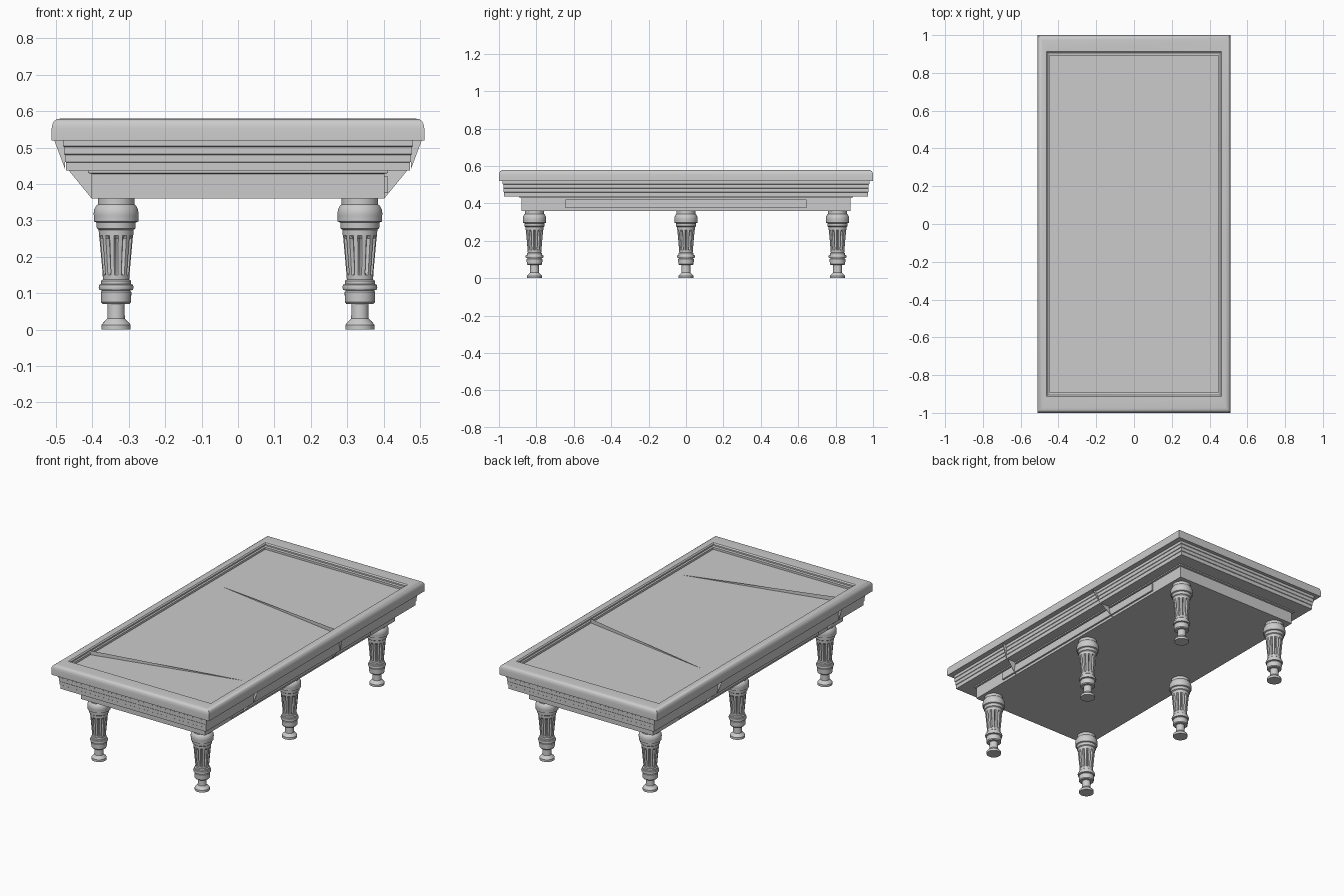
import bpy, bmesh, math
from mathutils import Vector


def finish(bm, name, smooth=None):
    bmesh.ops.recalc_face_normals(bm, faces=bm.faces)
    me = bpy.data.meshes.new(name)
    bm.to_mesh(me)
    bm.free()
    ob = bpy.data.objects.new(name, me)
    bpy.context.collection.objects.link(ob)
    if smooth:
        bpy.ops.object.select_all(action='DESELECT')
        ob.select_set(True)
        bpy.context.view_layer.objects.active = ob
        bpy.ops.object.shade_smooth_by_angle(angle=math.radians(smooth))
    return ob


def bridge(bm, loops):
    for a, b in zip(loops, loops[1:]):
        n = len(a)
        for i in range(n):
            j = (i + 1) % n
            bm.faces.new((a[i], a[j], b[j], b[i]))
    bm.faces.new(loops[0])
    bm.faces.new(loops[-1])


def stack(name, levels, smooth=None):
    """Rectangular rings (half x, half y, z) joined from bottom to top."""
    bm = bmesh.new()
    loops = [[bm.verts.new((sx * hx, sy * hy, z)) for sx, sy in
              ((-1, -1), (1, -1), (1, 1), (-1, 1))] for hx, hy, z in levels]
    bridge(bm, loops)
    return finish(bm, name, smooth)


# Rounded top rail with the recessed playing bed
stack("rail_and_bed", [
    (0.512, 1.0, 0.52), (0.512, 1.0, 0.553), (0.51, 0.998, 0.564),
    (0.506, 0.994, 0.572), (0.498, 0.986, 0.578), (0.486, 0.974, 0.58),
    (0.462, 0.912, 0.578), (0.456, 0.905, 0.572), (0.456, 0.905, 0.564),
    (0.447, 0.891, 0.562), (0.447, 0.891, 0.55)], 30)

# Stepped moulding under the rail
stack("stepped_moulding", [
    (0.472, 0.972, 0.437), (0.472, 0.972, 0.459), (0.475, 0.975, 0.461),
    (0.475, 0.975, 0.480), (0.478, 0.977, 0.482), (0.478, 0.977, 0.502),
    (0.481, 0.980, 0.504), (0.481, 0.980, 0.521)])

# Lower frame with a narrow neck, plus long side panels
stack("lower_frame", [(0.402, 0.88, 0.36), (0.402, 0.88, 0.428),
                      (0.412, 0.89, 0.430), (0.412, 0.89, 0.438)])
stack("side_panels", [(0.412, 0.645, 0.375), (0.412, 0.645, 0.42)])

# Turned, fluted legs
PROFILE = [
    (0.040, 0), (0.040, 0.013), (0.036, 0.018), (0.024, 0.030), (0.023, 0.070),
    (0.037, 0.070), (0.041, 0.075), (0.042, 0.103), (0.038, 0.107),
    (0.046, 0.109), (0.048, 0.116), (0.046, 0.123), (0.041, 0.125),
    (0.041, 0.134), (0.036, 0.138), (0.037, 0.150), (0.0375, 0.156),
    (0.046, 0.250), (0.047, 0.258), (0.048, 0.274), (0.053, 0.278),
    (0.054, 0.294), (0.061, 0.297), (0.061, 0.312), (0.062, 0.318),
    (0.060, 0.330), (0.055, 0.340), (0.050, 0.344), (0.050, 0.361)]
SIDES = 48


def leg(name, x, y):
    bm = bmesh.new()
    loops = []
    for r, z in PROFILE:
        ring = []
        for i in range(SIDES):
            a = 2 * math.pi * i / SIDES
            groove = 0.009 if 0.152 < z < 0.255 and i % 4 == 0 else 0
            ring.append(bm.verts.new((x + (r - groove) * math.cos(a),
                                      y + (r - groove) * math.sin(a), z)))
        loops.append(ring)
    bridge(bm, loops)
    return finish(bm, name, 35)


for sx, side in ((-1, "left"), (1, "right")):
    for y, place in ((-0.81, "front"), (0, "middle"), (0.81, "back")):
        leg(f"{place}_{side}_leg", sx * 0.335, y)


# Thin seam slivers across the bed and down the long sides
def sliver(name, pts):
    bm = bmesh.new()
    bm.faces.new([bm.verts.new(Vector(p)) for p in pts])
    return finish(bm, name)


sliver("front_bed_seam", [(-0.455, -0.73, 0.549), (-0.455, -0.73, 0.574), (0.447, -0.52, 0.549)])
sliver("back_bed_seam", [(0.455, 0.24, 0.549), (0.455, 0.24, 0.574), (-0.40, 0.38, 0.549)])
for sx, y0, y1, name in ((1, -0.53, -0.54, "front_right"), (1, 0.245, 0.295, "back_right"),
                         (-1, -0.73, -0.74, "front_left"), (-1, 0.38, 0.40, "back_left")):
    sliver(name + "_upper_seam", [(sx * 0.505, y0, 0.52), (sx * 0.475, (y0 + y1) / 2, 0.44),
                                  (sx * 0.475, y0, 0.52)])
    sliver(name + "_lower_seam", [(sx * 0.465, (y0 + y1) / 2, 0.437), (sx * 0.402, y1, 0.36),
                                  (sx * 0.402, (y0 + y1) / 2, 0.437)])
